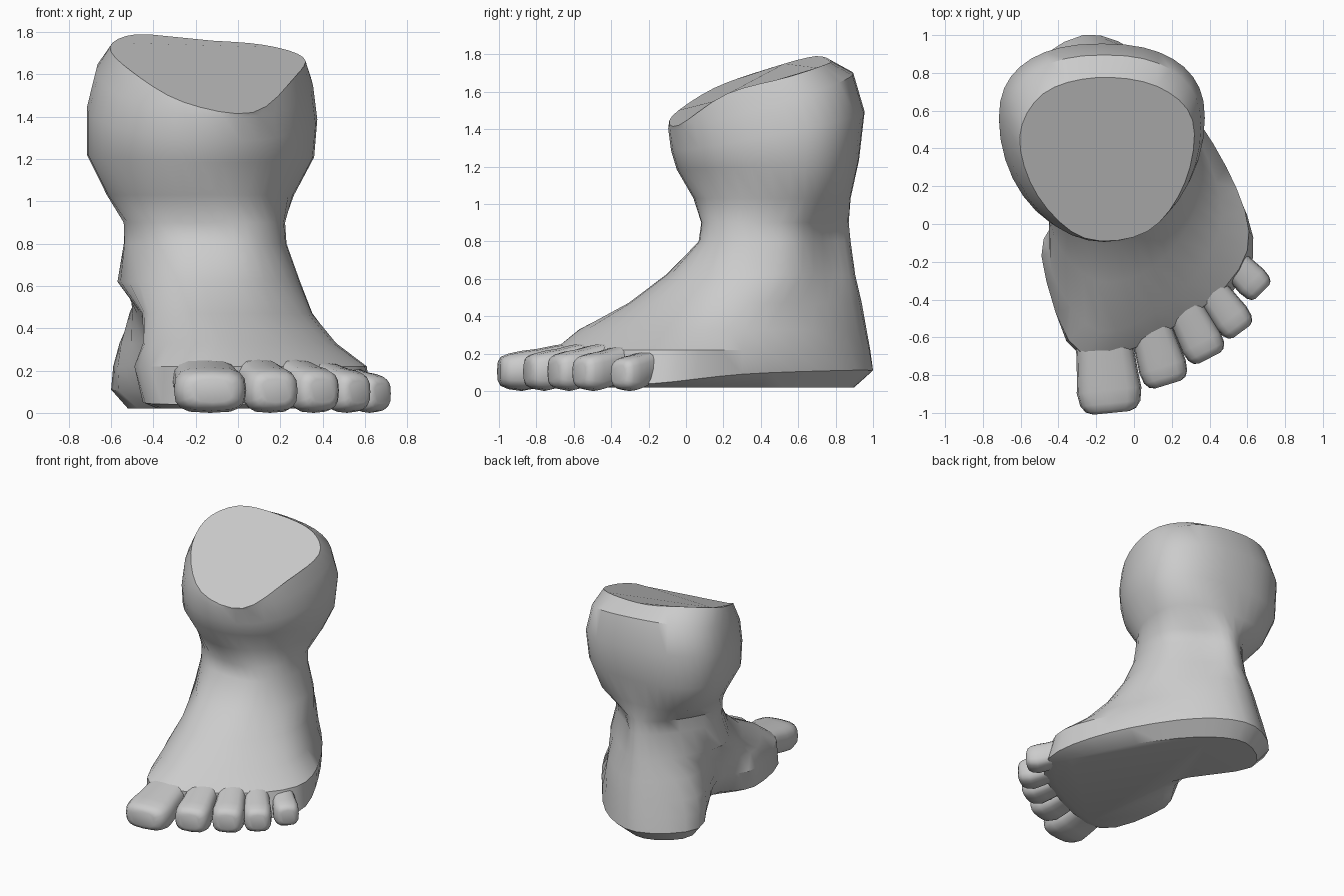
import bpy, bmesh, math
from mathutils import Vector

cube = bpy.data.objects.get("Cube")
if cube:
    bpy.data.objects.remove(cube, do_unlink=True)

grey = bpy.data.materials.new("plain grey")
grey.use_nodes = True
grey.diffuse_color = (0.6, 0.6, 0.6, 1)
shader = next(n for n in grey.node_tree.nodes if n.type == 'BSDF_PRINCIPLED')
shader.inputs["Base Color"].default_value = grey.diffuse_color
shader.inputs["Roughness"].default_value = 0.8

STEPS = 4        # samples between outline points
POINTS = 9       # outline points per ring
COUNT = STEPS * POINTS


def signed_power(value, power):
    return math.copysign(abs(value) ** power, value)


def loft(name, rings):
    """Skin a closed tube through equal-length rings and cap both ends."""
    bm = bmesh.new()
    loops = [[bm.verts.new(p) for p in ring] for ring in rings]
    for low, high in zip(loops, loops[1:]):
        for i in range(len(low)):
            j = (i + 1) % len(low)
            bm.faces.new((low[i], low[j], high[j], high[i]))
    bm.faces.new(loops[0])
    bm.faces.new(loops[-1])
    bmesh.ops.recalc_face_normals(bm, faces=bm.faces)
    mesh = bpy.data.meshes.new(name)
    bm.to_mesh(mesh)
    bm.free()
    mesh.materials.append(grey)
    obj = bpy.data.objects.new(name, mesh)
    bpy.context.collection.objects.link(obj)
    bpy.ops.object.select_all(action='DESELECT')
    obj.select_set(True)
    bpy.context.view_layer.objects.active = obj
    bpy.ops.object.shade_smooth_by_angle(angle=math.radians(38))
    return obj


def outline(z, points):
    """Smooth closed outline; a point may carry its own height."""
    points = [Vector((*p, z)[:3]) for p in points]
    ring = []
    for i in range(POINTS):
        a, b, c, d = (points[(i + k) % POINTS] for k in (-1, 0, 1, 2))
        for s in range(STEPS):
            t = s / STEPS
            ring.append(b + 0.5 * t * (c - a + t * (2 * a - 5 * b + 4 * c - d
                                                    + t * (3 * (b - c) + d - a))))
    return ring


def leg_ring(z, tilt, left, right, front, back):
    """Egg-shaped leg section, full at the calf, tilted up to the back."""
    cx, rx = (left + right) / 2, (right - left) / 2
    middle = (front + back) / 2
    cy = middle + 0.12 * (back - front)
    ring = []
    for i in range(COUNT):
        a = math.tau * i / COUNT
        s, c = math.sin(a), math.cos(a)
        if c > 0:
            x, y = cx + rx * signed_power(s, .85), cy + (back - cy) * c ** .85
        else:
            x, y = cx + rx * s, cy + (cy - front) * c
        ring.append((x, y, z + tilt * (y - middle) - tilt * 0.25 * (x - cx)))
    return ring


# Foot outlines: back, outer heel, outer side, little toe root, middle toe
# root, big toe root, ball, arch, inner heel
sole = [
    (0.02, [(-.27, .9), (.05, .74), (.38, .28), (.53, -.17), (.26, -.48),
            (-.25, -.64), (-.38, -.2), (-.22, .15), (-.52, .66)]),
    (0.11, [(-.27, 1), (.11, .83), (.48, .3, .09), (.63, -.18, .04),
            (.3, -.52, .04), (-.28, -.7, .04), (-.45, -.2, .05),
            (-.32, .15, .08), (-.6, .7)]),
    (0.22, [(-.25, .985), (.13, .8), (.49, .3), (.6, -.14), (.28, -.5),
            (-.26, -.7), (-.49, -.17), (-.38, .15), (-.59, .68)]),
]
instep = [
    (0.33, [(-.23, .965), (.14, .77), (.4, .32), (.45, -.05), (.2, -.4),
            (-.18, -.57), (-.44, -.24), (-.41, .15), (-.56, .67)]),
    (0.47, [(-.21, .94), (.12, .76), (.32, .43), (.33, .08), (.1, -.23),
            (-.2, -.3), (-.42, -.08), (-.46, .22), (-.5, .69)]),
    (0.62, [(-.19, .905), (.01, .79), (.26, .55), (.27, .22), (.06, -.05),
            (-.23, -.1), (-.42, .08), (-.57, .38), (-.4, .75)]),
    (0.80, [(-.18, .88), (-.03, .77), (.2, .57), (.21, .27), (.05, .09),
            (-.24, .08), (-.44, .18), (-.54, .44), (-.37, .74)]),
    (0.90, [(-.18, .87), (0, .77), (.2, .57), (.2, .28), (.04, .1),
            (-.26, .1), (-.46, .21), (-.54, .45), (-.37, .75)]),
]
leg = [
    (1.03, 0, -.62, .265, .04, .88),
    (1.21, .05, -.715, .36, -.05, .925),
    (1.39, .2, -.715, .375, -.08, .955),
    (1.55, .3, -.67, .355, -.095, .895),
]
# Uneven cut edge at the top of the leg
rim = [(-.2, .775, 1.765), (.12, .73, 1.74), (.31, .55, 1.68), (.27, .22, 1.59),
       (.07, -.04, 1.42), (-.26, -.075, 1.47), (-.51, .15, 1.62),
       (-.605, .46, 1.73), (-.48, .69, 1.79)]
loft("foot_and_leg", [outline(z, pts) for z, pts in sole + instep]
     + [leg_ring(*spec) for spec in leg] + [outline(0, rim)])

# Toe profile: distance along toe, width factor, bottom, top
toe_profile = [(0, .85, .05, .27), (.4, .9, .04, .245), (.6, .95, .015, .225),
               (.76, 1, 0, .215), (.9, .93, .01, .2), (.97, .78, .025, .185),
               (1, .55, .05, .16)]


def toe(name, root, tip, half_width, height):
    root, tip = Vector(root), Vector(tip)
    along = tip - root
    side = Vector((along.y, -along.x)).normalized()
    rings = []
    for t, width, bottom, top in toe_profile:
        centre = root + along * t
        mid, half = (top + bottom) / 2 * height, (top - bottom) / 2 * height
        ring = []
        for i in range(16):
            a = math.tau * i / 16
            p = centre + side * half_width * width * signed_power(math.cos(a), .6)
            ring.append((p.x, p.y, mid + half * signed_power(math.sin(a), .7)))
        rings.append(ring)
    return loft(name, rings)


toe("big_toe", (-.17, -.5), (-.12, -1), .172, 1)
toe("second_toe", (.06, -.46), (.18, -.85), .128, 1)
toe("third_toe", (.22, -.36), (.4, -.71), .115, 1)
toe("fourth_toe", (.34, -.26), (.57, -.57), .1, .95)
toe("little_toe", (.44, -.12), (.68, -.36), .09, .87)
